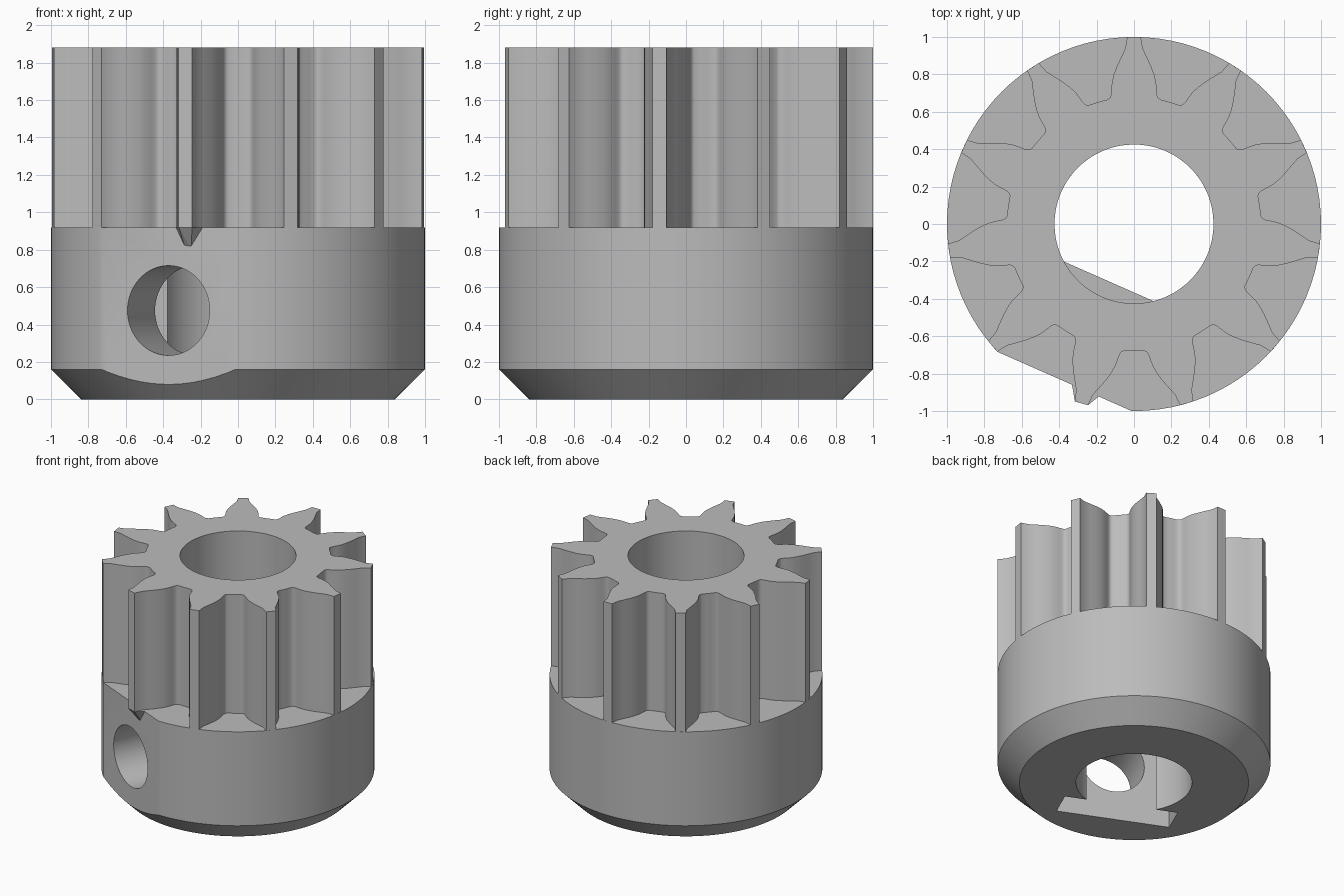
import bpy, bmesh
from math import sin, cos, pi, radians
from mathutils import Matrix, Vector

if "Cube" in bpy.data.objects:
    bpy.data.objects.remove(bpy.data.objects["Cube"])

HUB_TOP, TOP = 0.92, 1.88      # heights of the collar and of the gear
BORE = 0.425
TEETH = 11
FLAT = radians(246.2)          # direction the set-screw flat faces
FLAT_DIST, D_DIST = 0.92, 0.335

grey = bpy.data.materials.new("plain_grey")
grey.use_nodes = True
grey.diffuse_color = (0.5, 0.5, 0.5, 1)
grey.node_tree.nodes["Principled BSDF"].inputs["Base Color"].default_value = (0.5, 0.5, 0.5, 1)


def make_object(name, bm):
    bmesh.ops.recalc_face_normals(bm, faces=bm.faces)
    mesh = bpy.data.meshes.new(name)
    bm.to_mesh(mesh)
    bm.free()
    mesh.materials.append(grey)
    obj = bpy.data.objects.new(name, mesh)
    bpy.context.collection.objects.link(obj)
    return obj


def prism(name, outline, z0, z1):
    """Solid made by raising a flat outline from z0 to z1."""
    bm = bmesh.new()
    base = bm.faces.new([bm.verts.new((x, y, z0)) for x, y in outline])
    raised = bmesh.ops.extrude_face_region(bm, geom=[base])
    verts = [v for v in raised["geom"] if isinstance(v, bmesh.types.BMVert)]
    bmesh.ops.translate(bm, verts=verts, vec=(0, 0, z1 - z0))
    return make_object(name, bm)


def circle(radius, count=96):
    return [(radius * cos(2 * pi * i / count), radius * sin(2 * pi * i / count))
            for i in range(count)]


def flat_point(dist, side):
    """Point at a distance towards the flat and an offset along it."""
    return (dist * cos(FLAT) - side * sin(FLAT), dist * sin(FLAT) + side * cos(FLAT))


def flat_box(name, d0, d1, half_width, z0, z1):
    corners = [(d0, -half_width), (d1, -half_width), (d1, half_width), (d0, half_width)]
    return prism(name, [flat_point(d, s) for d, s in corners], z0, z1)


def cut(target, cutter):
    mod = target.modifiers.new("cut", "BOOLEAN")
    mod.operation, mod.solver, mod.object = "DIFFERENCE", "EXACT", cutter
    with bpy.context.temp_override(object=target, active_object=target):
        bpy.ops.object.modifier_apply(modifier=mod.name)
    bpy.data.objects.remove(cutter)


def smooth(obj):
    bpy.ops.object.select_all(action="DESELECT")
    obj.select_set(True)
    bpy.context.view_layer.objects.active = obj
    bpy.ops.object.shade_smooth_by_angle(angle=radians(30))


# Collar: lathed cylinder with a chamfered foot
bm = bmesh.new()
rings = [[bm.verts.new((x, y, z)) for x, y in circle(r)]
         for r, z in ((0.84, 0), (1, 0.16), (1, HUB_TOP))]
for low, high in zip(rings, rings[1:]):
    for i in range(len(low)):
        j = (i + 1) % len(low)
        bm.faces.new((low[i], low[j], high[j], high[i]))
bm.faces.new(rings[0])
bm.faces.new(rings[-1])
collar = make_object("collar", bm)

# Set-screw flat on the outside
cut(collar, flat_box("flat_cutter", FLAT_DIST, 1.5, 1.5, -1, 2))

# D-shaped shaft bore
half_chord = (BORE ** 2 - D_DIST ** 2) ** 0.5
d_outline = [flat_point(D_DIST, half_chord)]
d_outline += [p for p in [(BORE * cos(FLAT + a), BORE * sin(FLAT + a))
                          for a in [2 * pi * i / 96 for i in range(96)]]
              if p[0] * cos(FLAT) + p[1] * sin(FLAT) < D_DIST - 0.005]
d_outline.append(flat_point(D_DIST, -half_chord))
cut(collar, prism("bore_cutter", d_outline, -1, 2))

# Nut slot open at the underside
cut(collar, flat_box("nut_slot_cutter", D_DIST - 0.002, 0.555, 0.43, -1, 0.8))

# Radial screw hole through the flat into the slot
screw = prism("screw_cutter", circle(0.24, 64), 0.45, 1.2)
direction = Vector((cos(FLAT), sin(FLAT), 0))
screw.data.transform(Matrix.Translation((0, 0, 0.475))
                     @ direction.to_track_quat("Z", "Y").to_matrix().to_4x4())
cut(collar, screw)
smooth(collar)

# Gear: half of one gap as (sideways, outward) points, mirrored and repeated
half_gap = [(0.02, 0.679), (0.053, 0.678), (0.067, 0.684), (0.077, 0.697), (0.085, 0.72),
            (0.1, 0.76), (0.12, 0.795), (0.15, 0.835), (0.185, 0.875),
            (0.22, 0.914), (0.246, 0.969)]
gap = [(-s, r) for s, r in reversed(half_gap)] + half_gap
outline = []
for k in range(TEETH):
    turn = Matrix.Rotation(2 * pi * k / TEETH, 2)
    outline += [tuple(turn @ Vector((s, -r))) for s, r in gap]
gear = prism("gear", outline, HUB_TOP, TOP)
cut(gear, prism("gear_bore_cutter", circle(BORE), 0, 3))
smooth(gear)

# Tapered foot under the tooth that overhangs the flat
bm = bmesh.new()
over = [(-0.335, -0.84), (-0.316, -0.949), (-0.246, -0.969), (-0.18, -0.915)]
foot = [(-0.28, -0.86), (-0.25, -0.88)]
for x, y in over:
    bm.verts.new((x, y, HUB_TOP))
for x, y in foot:
    bm.verts.new((x, y, 0.8))
bmesh.ops.convex_hull(bm, input=bm.verts)
make_object("tooth_foot", bm)
